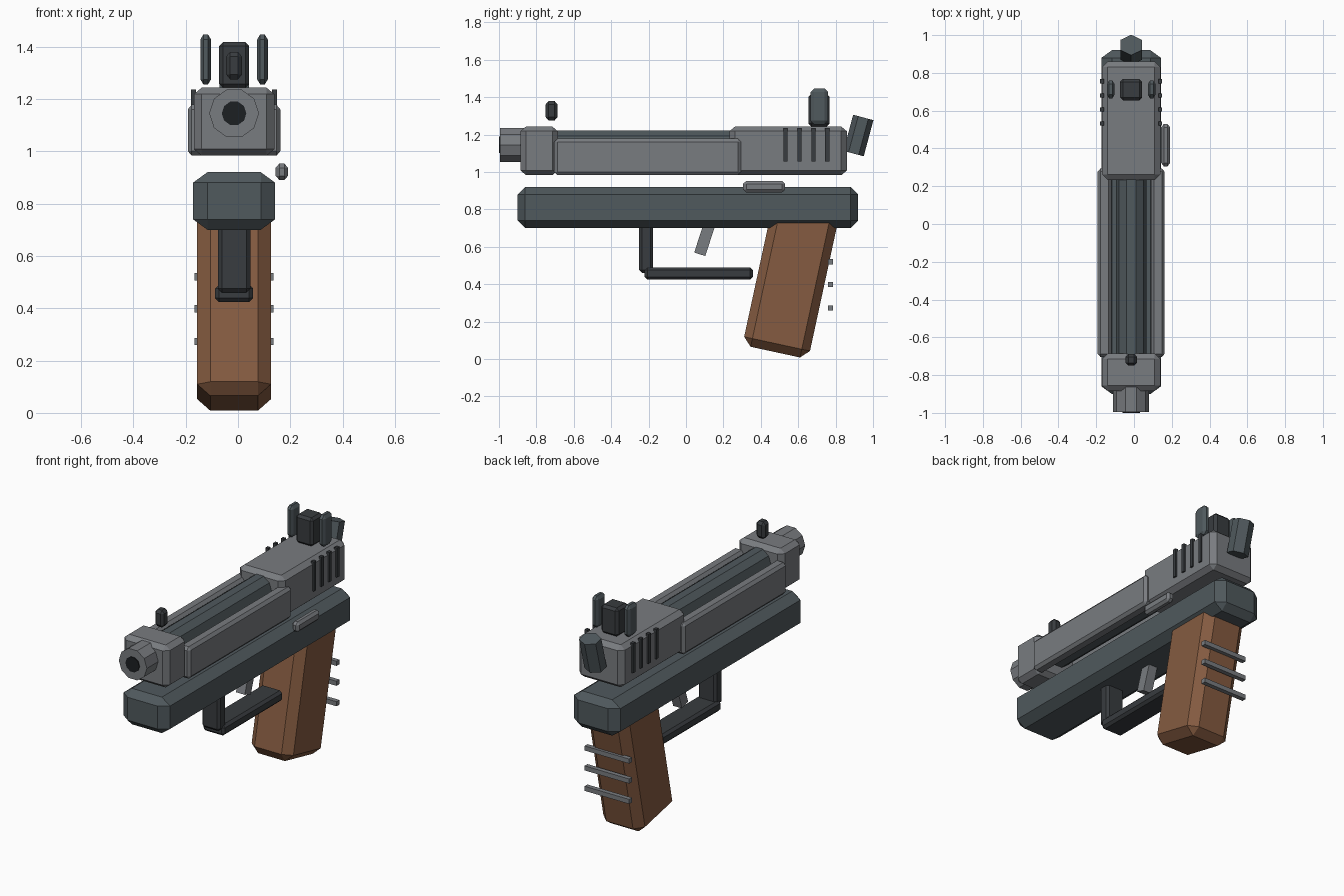
import bpy, bmesh, math
from mathutils import Matrix, Vector
from itertools import product

if "Cube" in bpy.data.objects:
    bpy.data.objects.remove(bpy.data.objects["Cube"])

CX = -0.015  # symmetry plane of the gun body


def material(name, rgb):
    m = bpy.data.materials.new(name)
    m.diffuse_color = (*rgb, 1)
    m.use_nodes = True
    m.node_tree.nodes["Principled BSDF"].inputs["Base Color"].default_value = m.diffuse_color
    return m


STEEL = material("steel", (0.19, 0.20, 0.215))
FRAME = material("dark_frame", (0.08, 0.10, 0.11))
BLACK = material("blackened", (0.04, 0.045, 0.05))
BORE = material("bore", (0.012, 0.014, 0.016))
WOOD = material("wood", (0.235, 0.105, 0.052))


def finish(name, bm, mat):
    bmesh.ops.recalc_face_normals(bm, faces=bm.faces)
    me = bpy.data.meshes.new(name)
    bm.to_mesh(me)
    bm.free()
    me.materials.append(mat)
    ob = bpy.data.objects.new(name, me)
    bpy.context.collection.objects.link(ob)
    return ob


def box(name, mat, x, y, z, ch=(0, 0, 0), tilt=0):
    """Box from ranges, with a chamfer per axis and a tilt about x."""
    c = Vector((sum(x) / 2, sum(y) / 2, sum(z) / 2))
    h = Vector((x[1] - x[0], y[1] - y[0], z[1] - z[0])) / 2
    bm = bmesh.new()
    for s in product((-1, 1), repeat=3):
        for keep in range(3 if any(ch) else 1):
            bm.verts.new([s[i] * (h[i] - (ch[i] if i != keep else 0)) for i in range(3)])
    bmesh.ops.convex_hull(bm, input=bm.verts)
    bmesh.ops.dissolve_limit(bm, angle_limit=0.01, verts=bm.verts, edges=bm.edges)
    bm.transform(Matrix.Translation(c) @ Matrix.Rotation(math.radians(tilt), 4, 'X'))
    return finish(name, bm, mat)


def mid(half):
    return (CX - half, CX + half)


def tube(name, mat, r, y0, y1, z, sides=10):
    """Faceted cylinder lying along y."""
    bm = bmesh.new()
    bmesh.ops.create_cone(bm, cap_ends=True, segments=sides, radius1=r, radius2=r, depth=y1 - y0)
    bm.transform(Matrix.Translation((CX, (y0 + y1) / 2, z)) @ Matrix.Rotation(math.pi / 2, 4, 'X')
                 @ Matrix.Rotation(math.pi / 2, 4, 'Z'))
    return finish(name, bm, mat)


# Frame and grip
box("frame", FRAME, mid(0.157), (-0.9, 0.92), (0.70, 0.92), (0.055, 0.04, 0.04))
box("grip", WOOD, mid(0.141), (0.382, 0.742), (0.028, 0.828), (0.05, 0.045, 0.045), -12.2)
for i, z in enumerate((0.52, 0.398, 0.273)):
    box(f"grip_bar_{i + 1}", STEEL, mid(0.151), (0.758, 0.786), (z - 0.014, z + 0.014))

# Slide: front block, rear block and two side rails
box("slide_front", STEEL, mid(0.154), (-0.885, -0.685), (0.983, 1.243), (0.03, 0.03, 0.025))
box("slide_rear", STEEL, mid(0.154), (0.232, 0.86), (0.983, 1.243), (0.03, 0.03, 0.025))
for s, side in ((-1, "left"), (1, "right")):
    a, b = sorted((CX + s * 0.105, CX + s * 0.177))
    box(f"slide_rail_{side}", STEEL, (a, b), (-0.705, 0.295), (0.983, 1.178), (0.015, 0.018, 0.018))
    # Grip serrations on the rear of the slide
    a, b = sorted((CX + s * 0.145, CX + s * 0.164))
    for i in range(4):
        y = 0.532 + 0.0745 * i
        box(f"serration_{side}_{i + 1}", BLACK, (a, b), (y - 0.011, y + 0.011), (1.055, 1.236))

# Barrel, muzzle and bore
tube("barrel", FRAME, 0.08, -0.9, 0.3, 1.145)
tube("muzzle", STEEL, 0.095, -0.995, -0.86, 1.145)
tube("bore", BORE, 0.047, -1.0, -0.95, 1.145)

# Sights
box("front_sight", BLACK, mid(0.03), (-0.75, -0.688), (1.275, 1.38), (0.015, 0.015, 0.018))
box("rear_sight", BLACK, mid(0.058), (0.655, 0.768), (1.243, 1.417), (0.015, 0.015, 0.015))
for s, side in ((-1, "left"), (1, "right")):
    a, b = sorted((CX + s * 0.088, CX + s * 0.129))
    box(f"rear_sight_wing_{side}", FRAME, (a, b), (0.665, 0.76), (1.255, 1.447), (0.012, 0.02, 0.02))

# Hammer: tilted hexagonal prism
bm = bmesh.new()
bmesh.ops.create_cone(bm, cap_ends=True, segments=6, radius1=1, radius2=1, depth=1)
bm.transform(Matrix.Translation((CX, 0.922, 1.195)) @ Matrix.Rotation(math.radians(-15), 4, 'X')
             @ Matrix.Diagonal((0.065, 0.056, 0.2, 1)))
finish("hammer", bm, FRAME)

# Slide release lever
box("slide_release", STEEL, (0.144, 0.191), (0.305, 0.53), (0.89, 0.953), (0.014, 0.018, 0.016))

# Trigger guard and trigger
box("guard_front", BLACK, mid(0.062), (-0.25, -0.176), (0.46, 0.76), (0.015, 0.015, 0.015))
box("guard_bottom", BLACK, mid(0.073), (-0.222, 0.358), (0.424, 0.49), (0.015, 0.015, 0.015))
box("trigger", STEEL, mid(0.03), (0.075, 0.137), (0.555, 0.765), (0, 0, 0), -18)
